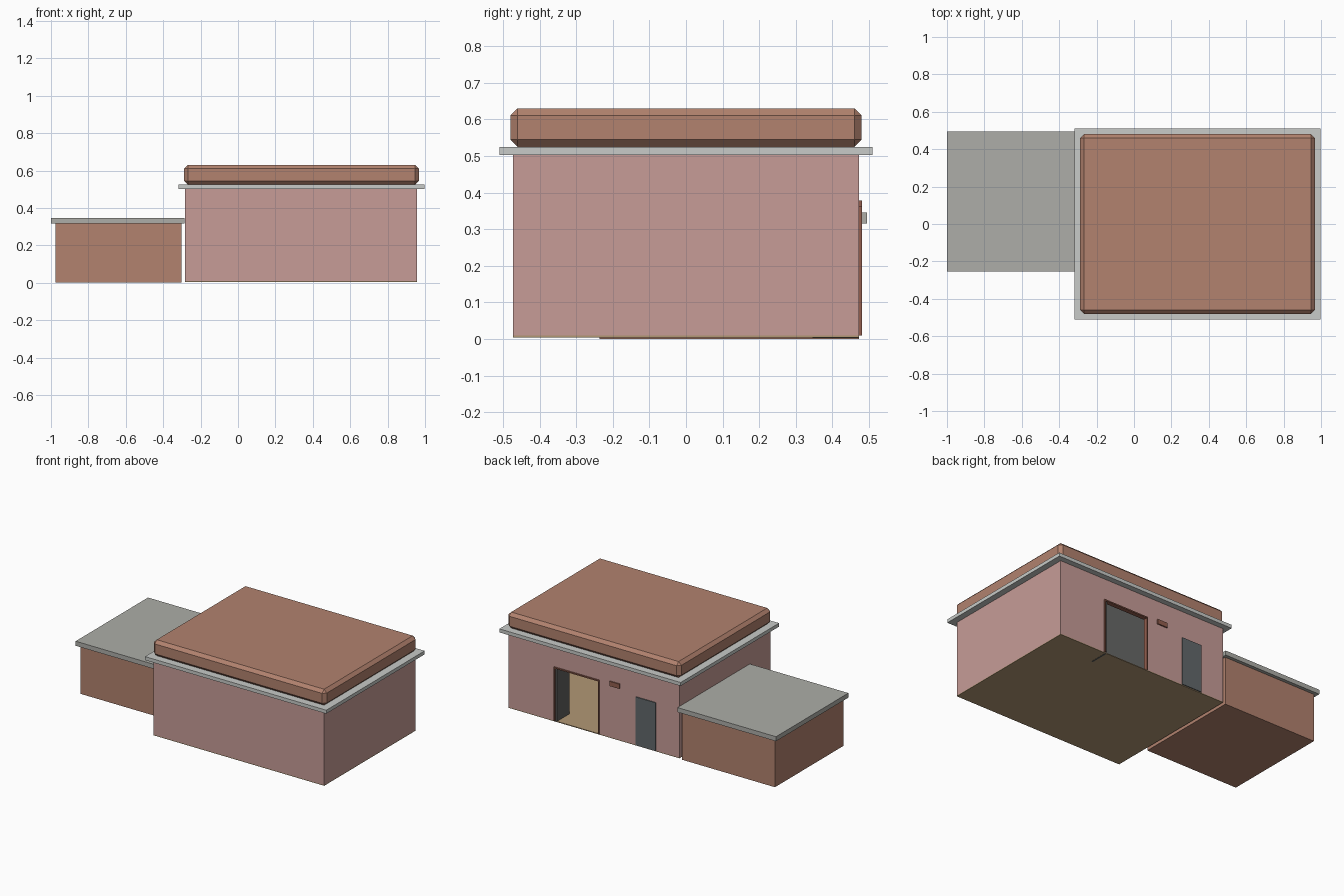
import bpy
import bmesh
from mathutils import Vector

cube = bpy.data.objects.get("Cube")
if cube:
    bpy.data.objects.remove(cube, do_unlink=True)


def material(name, rgb):
    """Flat material from 0-255 display values."""
    linear = []
    for c in rgb:
        c /= 255
        linear.append(c / 12.92 if c <= 0.04045 else ((c + 0.055) / 1.055) ** 2.4)
    colour = (*linear, 1.0)
    mat = bpy.data.materials.new(name)
    mat.use_nodes = True
    mat.diffuse_color = colour
    shader = mat.node_tree.nodes["Principled BSDF"]
    shader.inputs["Base Color"].default_value = colour
    shader.inputs["Roughness"].default_value = 0.9
    return mat


pink = material("pink plaster", (199, 156, 151))
terracotta = material("terracotta", (178, 130, 110))
pale_grey = material("pale concrete", (200, 203, 200))
grey = material("grey concrete", (173, 174, 168))
tan = material("tan floor", (178, 152, 117))
slate = material("slate door", (98, 104, 107))
charcoal = material("charcoal door", (96, 96, 94))
brown = material("brown trim", (146, 94, 78))


def prism(name, points, direction, mat):
    """Extrude a closed polygon of 3D points along a direction."""
    bm = bmesh.new()
    face = bm.faces.new([bm.verts.new(p) for p in points])
    extruded = bmesh.ops.extrude_face_region(bm, geom=[face])["geom"]
    verts = [g for g in extruded if isinstance(g, bmesh.types.BMVert)]
    bmesh.ops.translate(bm, verts=verts, vec=Vector(direction))
    bmesh.ops.recalc_face_normals(bm, faces=bm.faces)
    mesh = bpy.data.meshes.new(name)
    bm.to_mesh(mesh)
    bm.free()
    mesh.materials.append(mat)
    obj = bpy.data.objects.new(name, mesh)
    bpy.context.collection.objects.link(obj)
    return obj


def box(name, x, y, z, mat):
    """Box from (low, high) pairs."""
    base = [(x[0], y[0], z[0]), (x[1], y[0], z[0]),
            (x[1], y[1], z[0]), (x[0], y[1], z[0])]
    return prism(name, base, (0, 0, z[1] - z[0]), mat)


def portal(name, outer, inner, top, inner_top, bottom, y, mat):
    """Upside-down U in the xz plane, extruded along y."""
    profile = [(outer[0], bottom), (outer[0], top), (outer[1], top), (outer[1], bottom),
               (inner[1], bottom), (inner[1], inner_top),
               (inner[0], inner_top), (inner[0], bottom)]
    return prism(name, [(px, y[0], pz) for px, pz in profile], (0, y[1] - y[0], 0), mat)


# Main block: footprint, wall thickness and heights
X0, X1, Y = -0.283, 0.957, 0.473
WALL, BASE, TOP = 0.022, 0.009, 0.502
opening = (0.295, 0.625)
opening_top = 0.363

box("floor", (X0, X1), (-Y, Y), (0.004, BASE), tan)

footprint = [(X0, Y - WALL), (X0, -Y), (X1, -Y), (X1, Y - WALL),
             (X1 - WALL, Y - WALL), (X1 - WALL, WALL - Y),
             (X0 + WALL, WALL - Y), (X0 + WALL, Y - WALL)]
prism("front_and_side_walls", [(x, y, BASE) for x, y in footprint], (0, 0, TOP - BASE), pink)
portal("back_wall", (X0, X1), opening, TOP, opening_top, BASE, (Y - WALL, Y), pink)

# Roof slab with the bevelled terracotta cap on it
box("roof_slab", (-0.318, 0.998), (-0.51, 0.51), (TOP, 0.525), pale_grey)
cap = box("roof_cap", (-0.288, 0.967), (-0.48, 0.48), (0.525, 0.63), terracotta)
bevel = cap.modifiers.new("chamfer", "BEVEL")
bevel.width = 0.02
bevel.segments = 1

# Back entrance: lining, open leaf, service door and small plaque
portal("entrance_frame", opening, (opening[0] + 0.008, opening[1] - 0.008),
       opening_top, opening_top - 0.008, BASE, (Y - WALL, Y + 0.008), brown)
box("open_door_leaf", (0.605, 0.615), (0.345, Y), (0.003, 0.352), charcoal)
box("service_door", (-0.115, 0.03), (Y, Y + 0.006), (BASE, 0.325), slate)
box("wall_plaque", (0.147, 0.22), (Y, Y + 0.008), (0.347, 0.378), brown)

# Lower side annex
box("annex_walls", (-0.977, -0.301), (-0.237, Y), (0, 0.316), terracotta)
box("annex_roof", (-1.0, -0.285), (-0.255, 0.495), (0.316, 0.346), grey)
